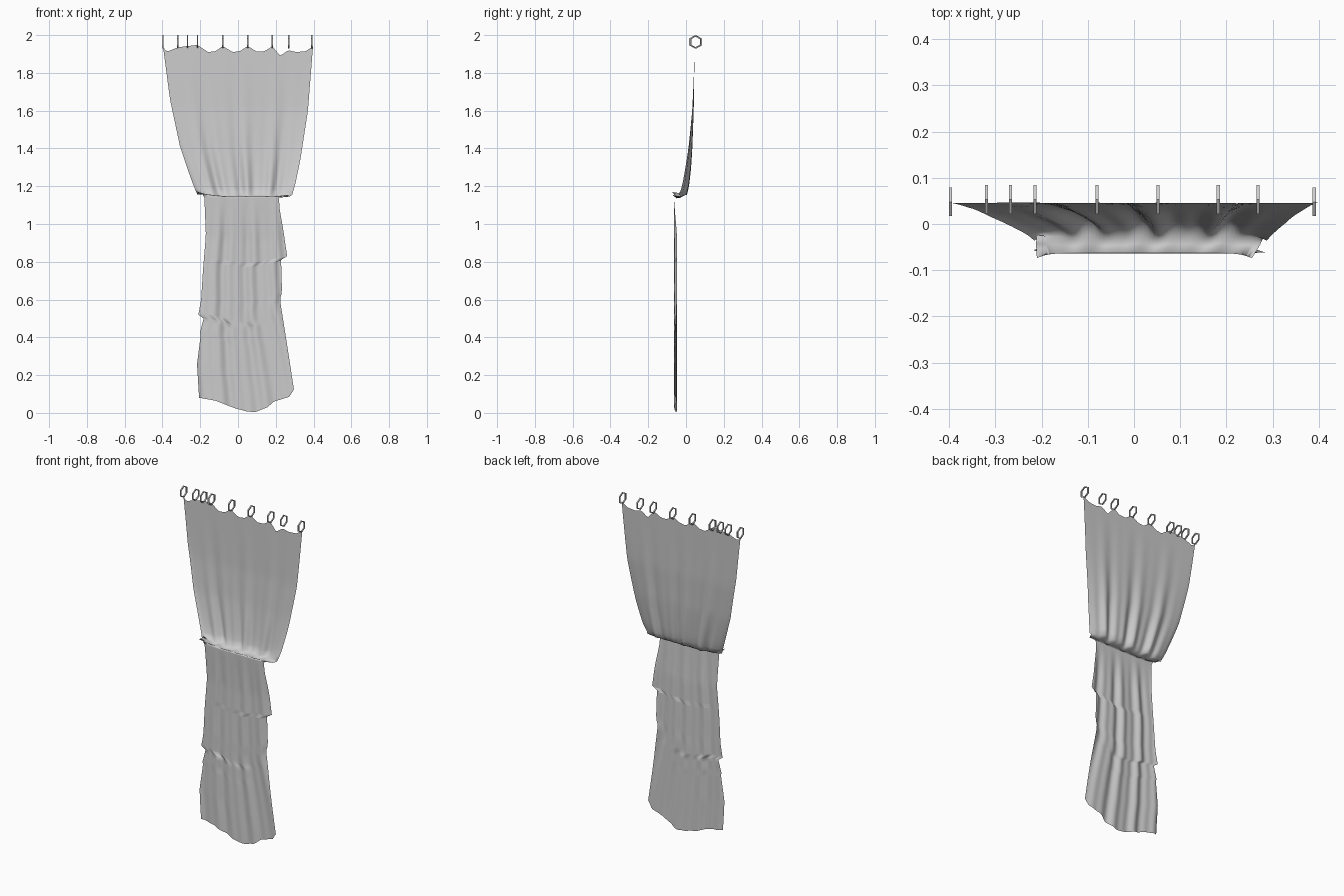
import bpy, bmesh, math
from mathutils import Matrix

cube = bpy.data.objects.get("Cube")
if cube:
    bpy.data.objects.remove(cube, do_unlink=True)


def material(name, rgb):
    m = bpy.data.materials.new(name)
    m.use_nodes = True
    m.diffuse_color = (*rgb, 1)
    m.node_tree.nodes["Principled BSDF"].inputs["Base Color"].default_value = (*rgb, 1)
    return m


grey = material("pale grey", (0.6, 0.6, 0.6))


def interp(keys, v):
    """Piecewise linear lookup in ascending (key, value) pairs."""
    if v <= keys[0][0]:
        return keys[0][1]
    for (a, p), (b, q) in zip(keys, keys[1:]):
        if v <= b:
            return p + (q - p) * (v - a) / (b - a)
    return keys[-1][1]


def lerp(a, b, t):
    return a + (b - a) * t


def add_object(name, bm, smooth):
    me = bpy.data.meshes.new(name)
    bm.to_mesh(me)
    bm.free()
    ob = bpy.data.objects.new(name, me)
    bpy.context.collection.objects.link(ob)
    me.materials.append(grey)
    for p in me.polygons:
        p.use_smooth = smooth
    return ob


def fold(u):
    """Irregular vertical pleats, between -1 and 1."""
    return 0.6 * math.sin(u * 31 + 0.6) + 0.4 * math.sin(u * 53 + 2)


# Upper drape: scalloped top, side outlines and depth by height
TOP = [(-.397, 1.935), (-.38, 1.912), (-.32, 1.935), (-.267, 1.942), (-.214, 1.948),
       (-.16, 1.91), (-.12, 1.915), (-.08, 1.942), (-.03, 1.91), (.01, 1.915), (.052, 1.942),
       (.1, 1.912), (.14, 1.915), (.182, 1.94), (.225, 1.89), (.268, 1.92), (.31, 1.91),
       (.36, 1.915), (.397, 1.94)]
UP_LEFT = [(1.155, -.215), (1.21, -.238), (1.3, -.27), (1.41, -.307), (1.66, -.36), (1.94, -.397)]
UP_RIGHT = [(1.155, .287), (1.21, .303), (1.34, .33), (1.6, .37), (1.94, .397)]
UP_Y = [(1.155, -.008), (1.2, .004), (1.3, .016), (1.4, .026), (1.6, .038), (1.94, .046)]
UP_AMP = [(1.155, .014), (1.3, .012), (1.4, .008), (1.6, .003), (1.9, 0)]

# Lower drape: ragged side outlines by height, hem by position across
LOW_LEFT = [(.08, -.206), (.257, -.217), (.41, -.198), (.42, -.203), (.5, -.182), (.52, -.21),
            (.6, -.195), (.76, -.185), (.94, -.17), (1.14, -.178)]
LOW_RIGHT = [(.124, .296), (.36, .26), (.6, .222), (.64, .233), (.81, .228), (.83, .26),
             (.98, .238), (1.08, .22), (1.14, .217)]
HEM = [(0, .08), (.17, .065), (.38, .024), (.5, .008), (.59, .004), (.72, .03), (.79, .06),
       (.95, .085), (1, .124)]

COLS = 64
rows = []

# Hanging part above the tie
for i in range(25):
    t = i / 24
    row = []
    for c in range(COLS + 1):
        u = c / COLS
        z = lerp(interp(TOP, lerp(-.397, .397, u)), 1.155, t)
        x = lerp(interp(UP_LEFT, z), interp(UP_RIGHT, z), u)
        edge = 1 - abs(2 * u - 1) ** 6
        y = interp(UP_Y, z) + interp(UP_AMP, z) * fold(u) * edge - (1 - edge) * .028 * t ** 2
        row.append((x, y, z))
    rows.append(row)

# Gathered roll where the cloth is pulled forward: (depth, height, left, right)
for y0, z0, xl, xr in [(-.027, 1.142, -.21, .28), (-.045, 1.14, -.212, .272),
                       (-.06, 1.147, -.21, .255), (-.064, 1.142, -.19, .235)]:
    row = []
    for c in range(COLS + 1):
        u = c / COLS
        corner = abs(2 * u - 1) ** 8
        x = lerp(xl, xr, u)
        y = y0 + .004 * fold(u) * (y0 > -.05) - .014 * corner * (z0 > 1.143)
        lift = max(0, 1 - u / .3) * .014 + corner * .008
        row.append((x, y, z0 + lift + .004 * fold(u) * (y0 > -.05)))
    rows.append(row)

# Hanging part below the tie
steps = sorted([i / 40 for i in range(41)] + [(1.14 - z) / 1.06 for z in (.52, .5, .41)]
               + [(1.14 - z) / 1.016 for z in (.83, .81)])
for t in steps:
    zl, zr = lerp(1.14, .08, t), lerp(1.14, .124, t)
    xl, xr = interp(LOW_LEFT, zl), interp(LOW_RIGHT, zr)
    row = []
    for c in range(COLS + 1):
        u = c / COLS
        spread = min(1, t * 5)
        y = lerp(-.064, -.055, spread) + .008 * spread * fold(u * .8 + .04 * math.sin(5 * t))
        row.append((lerp(xl, xr, u), y, lerp(1.14, interp(HEM, u), t)))
    rows.append(row)

bm = bmesh.new()
grid = [[bm.verts.new(p) for p in row] for row in rows]
for a, b in zip(grid, grid[1:]):
    for c in range(COLS):
        bm.faces.new((a[c], b[c], b[c + 1], a[c + 1]))
add_object("curtain", bm, True)

# Hexagonal hanging rings, square in section
RING_X = [-.397, -.319, -.267, -.214, -.08, .052, .182, .268, .39]
for n, x in enumerate(RING_X):
    bm = bmesh.new()
    loops = []
    for k in range(6):
        a = math.radians(60 * k + 30)
        loops.append([bm.verts.new((dx, r * math.cos(a), r * math.sin(a)))
                      for dx, r in ((-.0035, .029), (.0035, .029), (.0035, .036), (-.0035, .036))])
    for k in range(6):
        a, b = loops[k], loops[(k + 1) % 6]
        for j in range(4):
            bm.faces.new((a[j], a[(j + 1) % 4], b[(j + 1) % 4], b[j]))
    bmesh.ops.recalc_face_normals(bm, faces=bm.faces)
    y = .048 if n in (0, len(RING_X) - 1) else .053
    bm.transform(Matrix.Translation((x, y, 1.964)))
    add_object(f"curtain_ring_{n + 1}", bm, False)
